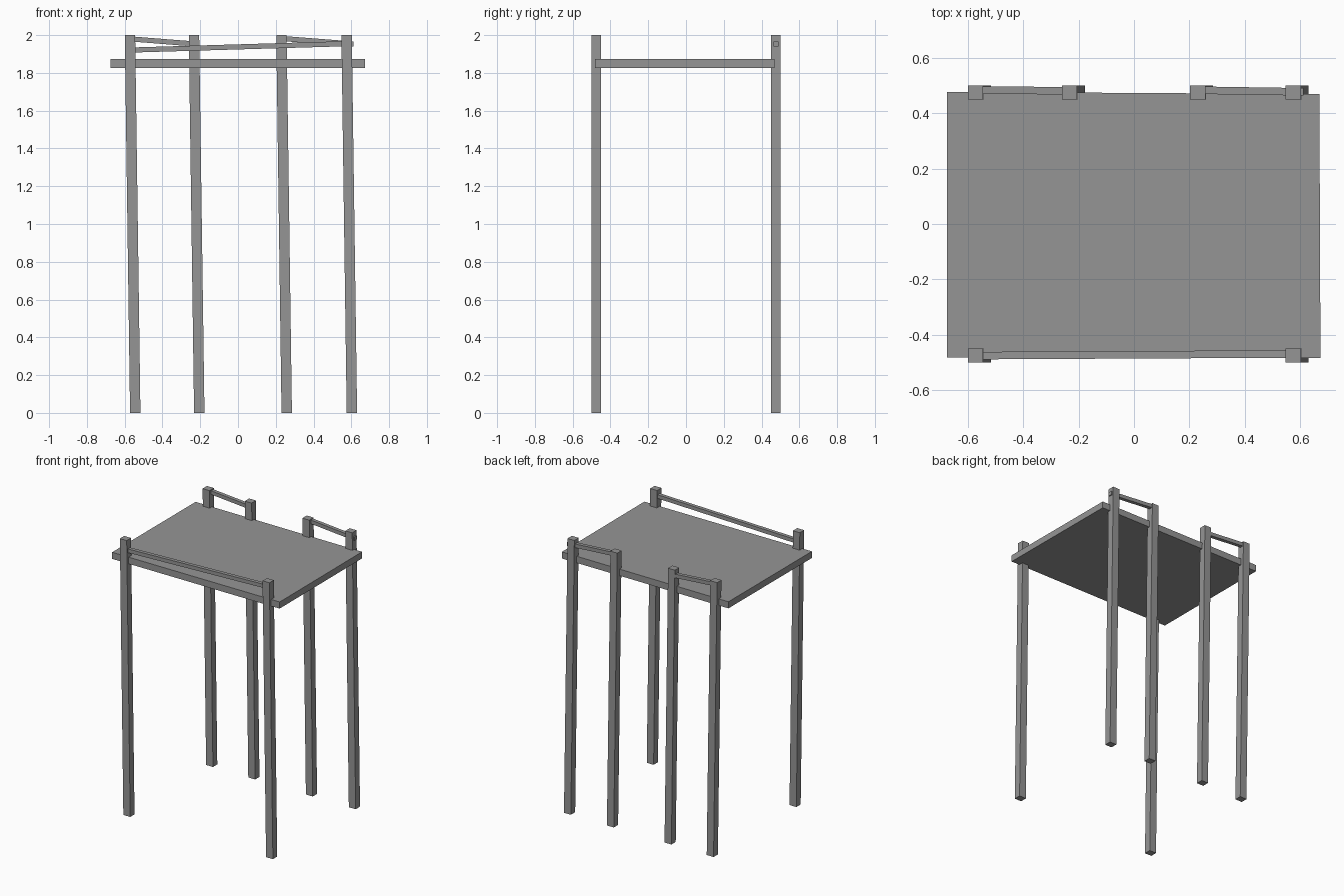
import bpy
from mathutils import Vector

if "Cube" in bpy.data.objects:
    bpy.data.objects.remove(bpy.data.objects["Cube"])

grey = bpy.data.materials.new("plain grey")
grey.diffuse_color = (0.3, 0.3, 0.3, 1)
grey.use_nodes = True
grey.node_tree.nodes["Principled BSDF"].inputs["Base Color"].default_value = grey.diffuse_color


def make(name, verts):
    """Eight corners: lower or start ring of four, then upper or end ring."""
    faces = [(3, 2, 1, 0), (4, 5, 6, 7)]
    faces += [(i, (i + 1) % 4, (i + 1) % 4 + 4, i + 4) for i in range(4)]
    mesh = bpy.data.meshes.new(name)
    mesh.from_pydata(verts, [], faces)
    mesh.materials.append(grey)
    ob = bpy.data.objects.new(name, mesh)
    bpy.context.collection.objects.link(ob)


def post(name, x, y):
    # slightly leaning square post, x is the centre of its top
    w, d, lean = 0.0275, 0.025, 0.028
    ring = [(-w, -d), (w, -d), (w, d), (-w, d)]
    make(name, [(x + lean + a, y + b, 0) for a, b in ring]
         + [(x + a, y + b, 2) for a, b in ring])


def rail(name, start, end):
    # thin square bar running mostly along x
    h = 0.0135
    ring = [(-h, -h), (h, -h), (h, h), (-h, h)]
    make(name, [Vector(p) + Vector((0, a, b)) for p in (start, end) for a, b in ring])


# Posts: two at the front, four at the back
for side, x in (("left", -0.572), ("right", 0.575)):
    post(f"front_{side}_post", x, -0.475)
    post(f"back_{side}_outer_post", x, 0.475)
post("back_left_inner_post", -0.233, 0.475)
post("back_right_inner_post", 0.23, 0.475)

# Platform, very slightly out of square
ring = [(-0.675, -0.481), (0.673, -0.483), (0.669, 0.469), (-0.675, 0.477)]
make("platform", [(x, y, z) for z in (1.825, 1.873) for x, y in ring])

# Crooked handrails
rail("front_rail", (-0.565, -0.475, 1.921), (0.59, -0.469, 1.955))
rail("back_left_rail", (-0.57, 0.483, 1.98), (-0.215, 0.481, 1.952))
rail("back_right_rail", (0.22, 0.483, 1.983), (0.612, 0.477, 1.953))
